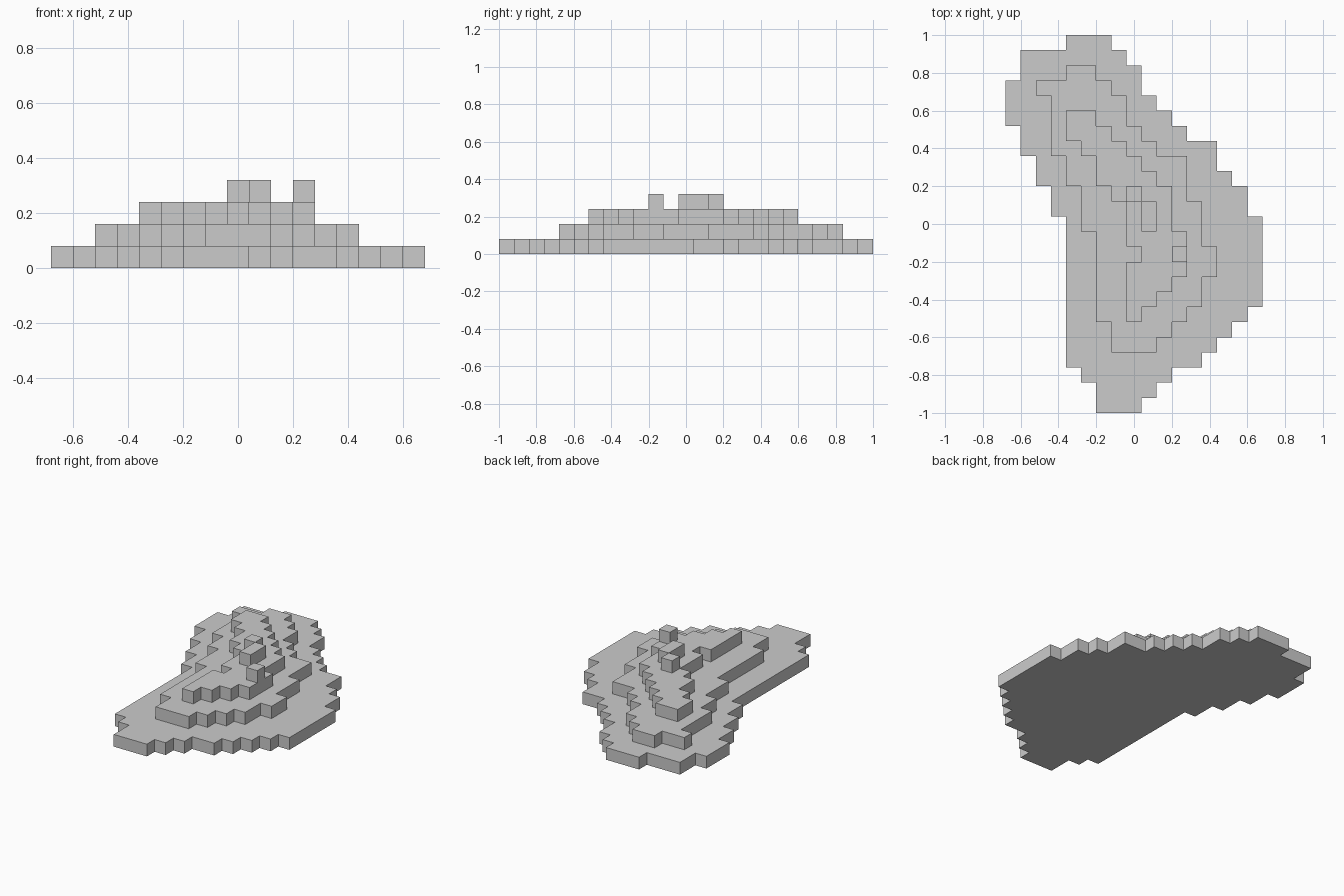
import bpy, bmesh

if "Cube" in bpy.data.objects:
    bpy.data.objects.remove(bpy.data.objects["Cube"])

CELL = 0.08  # plan cell size and terrace height

stone = bpy.data.materials.new("light grey")
stone.diffuse_color = (0.6, 0.6, 0.6, 1)
stone.use_nodes = True
stone.node_tree.nodes["Principled BSDF"].inputs["Base Color"].default_value = stone.diffuse_color


def terrace(name, level, start, left, right):
    """Slab with stepped sides: each (column, row) holds that column down to that row."""
    def stairs(steps):
        pts, row = [], start
        for col, end in steps:
            pts += [(col, row), (col, end)]
            row = end
        return pts

    outline = stairs(left) + stairs(right)[::-1]
    bm = bmesh.new()
    base = [bm.verts.new((-0.68 + c * CELL, 1 - r * CELL, level * CELL)) for c, r in outline]
    face = bm.faces.new(base)
    up = bmesh.ops.extrude_face_region(bm, geom=[face])["geom"]
    bmesh.ops.translate(bm, vec=(0, 0, CELL),
                        verts=[g for g in up if isinstance(g, bmesh.types.BMVert)])
    bmesh.ops.recalc_face_normals(bm, faces=bm.faces)
    mesh = bpy.data.meshes.new(name)
    bm.to_mesh(mesh)
    bm.free()
    mesh.materials.append(stone)
    bpy.context.collection.objects.link(bpy.data.objects.new(name, mesh))


# Wide bottom terrace
terrace("base_terrace", 0, 0,
        [(4, 1), (1, 3), (0, 6), (1, 8), (2, 10), (3, 12), (4, 22), (5, 23), (6, 25)],
        [(7, 1), (8, 2), (9, 4), (10, 5), (11, 6), (12, 7), (14, 9), (15, 10), (16, 12),
         (17, 18), (16, 19), (15, 20), (14, 21), (13, 22), (11, 23), (10, 24), (9, 25)])
# Second terrace
terrace("middle_terrace", 1, 2,
        [(4, 3), (2, 4), (3, 8), (4, 10), (5, 13), (6, 19), (7, 21)],
        [(6, 3), (7, 4), (8, 6), (9, 7), (10, 8), (12, 11), (13, 14), (14, 16),
         (13, 18), (12, 19), (11, 20), (10, 21)])
# Narrow ridge
terrace("upper_terrace", 2, 5,
        [(4, 7), (5, 8), (6, 10), (7, 11), (8, 14), (9, 15), (8, 19)],
        [(6, 6), (7, 7), (8, 8), (9, 9), (10, 10), (11, 13), (12, 16), (11, 17),
         (10, 18), (9, 19)])
# Small peaks
for name, start, col, end in (("back_peak", 10, 8, 11), ("middle_peak", 11, 9, 13),
                              ("front_peak", 14, 11, 15)):
    terrace(name, 3, start, [(col, end)], [(col + 1, end)])
